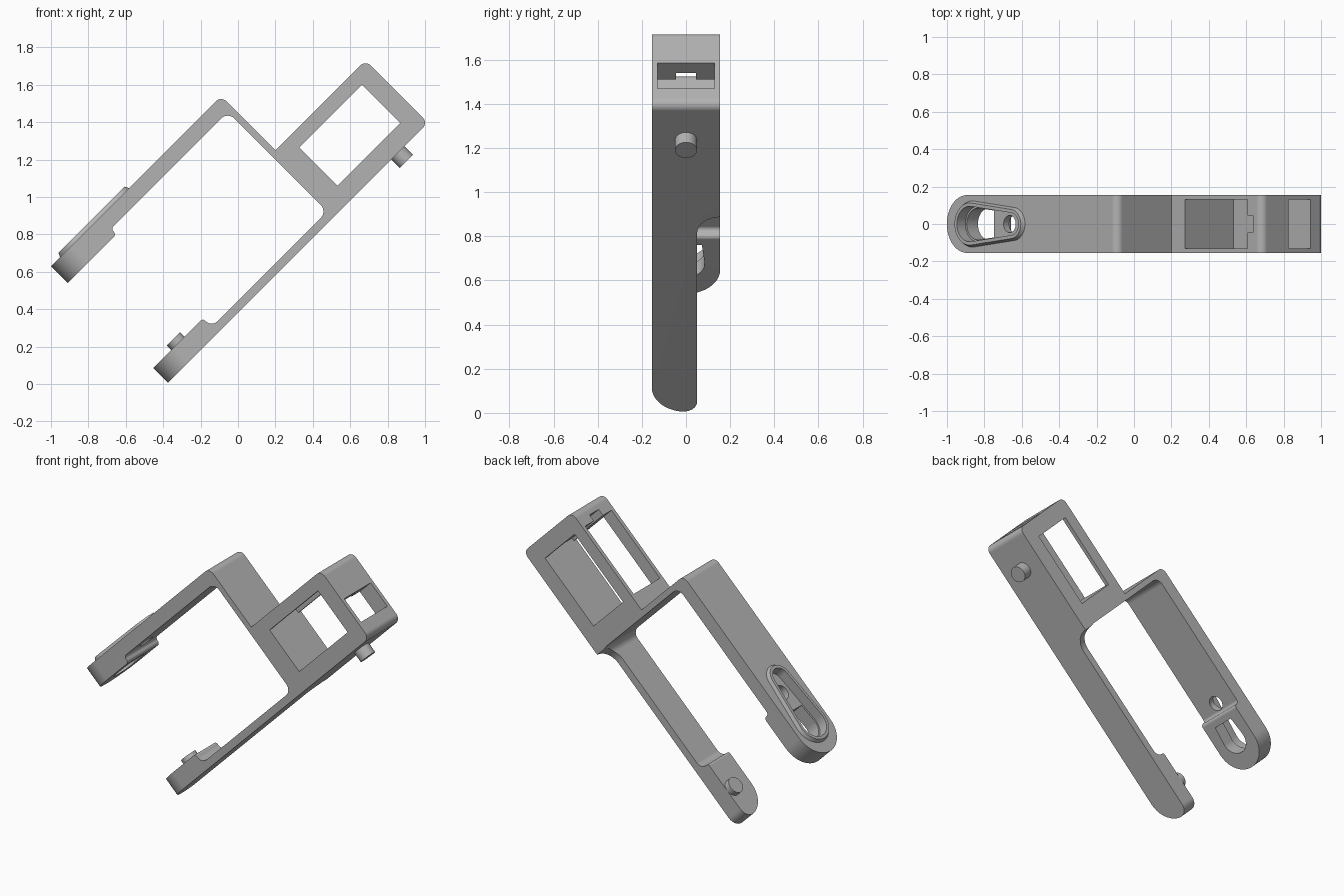
import bpy, bmesh, math
from mathutils import Vector

if "Cube" in bpy.data.objects:
    bpy.data.objects.remove(bpy.data.objects["Cube"], do_unlink=True)

grey = bpy.data.materials.new("plain grey")
grey.use_nodes = True
COLOUR = (0.45, 0.45, 0.45, 1)
grey.diffuse_color = COLOUR
grey.node_tree.nodes["Principled BSDF"].inputs["Base Color"].default_value = COLOUR


def tilt(u, y, v):
    """The part is drawn along u and v, then stands tilted by 45 degrees."""
    s = math.sqrt(0.5)
    return ((u - v) * s, y, (u + v) * s)


def rounded(corners, steps=8):
    """Polygon from (a, b, radius) corners with circular fillets."""
    out = []
    n = len(corners)
    for i, (a, b, r) in enumerate(corners):
        p = Vector((a, b))
        if r == 0:
            out.append(p)
            continue
        d1 = (Vector(corners[i - 1][:2]) - p).normalized()
        d2 = (Vector(corners[(i + 1) % n][:2]) - p).normalized()
        half = d1.angle(d2) / 2
        centre = p + (d1 + d2).normalized() * (r / math.sin(half))
        s = p + d1 * (r / math.tan(half)) - centre
        e = p + d2 * (r / math.tan(half)) - centre
        turn = s.angle_signed(e)
        for k in range(steps + 1):
            t = -turn * k / steps
            out.append(centre + Vector((s.x * math.cos(t) - s.y * math.sin(t),
                                        s.x * math.sin(t) + s.y * math.cos(t))))
    return out


def arc(cu, r, start, end, steps=24):
    angles = [start + (end - start) * k / steps for k in range(steps + 1)]
    return [Vector((cu + r * math.cos(t), r * math.sin(t))) for t in angles]


def circle(cu, r):
    return arc(cu, r, 0, 2 * math.pi, 40)[:-1]


def teardrop(r1, r2, c1=-0.07, c2=0.24):
    a = math.acos((r1 - r2) / (c2 - c1))
    return arc(c1, r1, a, 2 * math.pi - a) + arc(c2, r2, -a, a)


def rect(a0, a1, b0, b1):
    return [Vector(p) for p in ((a0, b0), (a1, b0), (a1, b1), (a0, b1))]


def prism(name, pts, lo, hi, side=False, top=None):
    """Loft pts from lo to hi: along y for side profiles, along v for plans."""
    bm = bmesh.new()
    rings = []
    for level, ring in ((lo, pts), (hi, top or pts)):
        rings.append([bm.verts.new(tilt(p.x, level, p.y) if side else tilt(p.x, p.y, level))
                      for p in ring])
    n = len(pts)
    bm.faces.new(rings[0])
    bm.faces.new(rings[1])
    for i in range(n):
        j = (i + 1) % n
        bm.faces.new((rings[0][i], rings[0][j], rings[1][j], rings[1][i]))
    bmesh.ops.recalc_face_normals(bm, faces=bm.faces)
    mesh = bpy.data.meshes.new(name)
    bm.to_mesh(mesh)
    bm.free()
    mesh.materials.append(grey)
    ob = bpy.data.objects.new(name, mesh)
    bpy.context.collection.objects.link(ob)
    return ob


def activate(ob):
    bpy.ops.object.select_all(action='DESELECT')
    ob.select_set(True)
    bpy.context.view_layer.objects.active = ob


def combine(body, tool, operation='DIFFERENCE'):
    activate(body)
    mod = body.modifiers.new("combine", 'BOOLEAN')
    mod.operation = operation
    mod.solver = 'EXACT'
    mod.object = tool
    bpy.ops.object.modifier_apply(modifier=mod.name)
    bpy.data.objects.remove(tool, do_unlink=True)


HALF = 0.155
TIP = -0.262

# Frame: lower arm, box, connecting wall and upper arm in one side profile
frame = prism("clamp_frame", rounded([
    (TIP, 0.269, 0), (1.706, 0.269, 0.04), (1.706, 0.742, 0.04), (1.025, 0.742, 0),
    (1.025, 1.153, 0.04), (TIP, 1.153, 0), (TIP, 1.025, 0), (0.106, 1.025, 0.02),
    (0.106, 1.068, 0.02), (0.99, 1.068, 0.05), (0.99, 0.315, 0.05),
    (0.115, 0.315, 0.045), (0.115, 0.38, 0.015), (TIP, 0.38, 0)]), -HALF, HALF, side=True)

# Round ends of both arms
end = TIP + HALF
outside = [Vector(p) for p in ((-0.4, 0.2), (-0.4, -0.2), (end, -0.2))]
outside += arc(end, HALF, 1.5 * math.pi, 0.5 * math.pi, 32) + [Vector((end, 0.2))]
combine(frame, prism("tip_cutter", outside, 0.2, 1.3))

# Narrower lower arm, with a fillet up to the box
combine(frame, prism("side_cutter", rounded([
    (-0.4, 0.2, 0), (-0.4, -0.02, 0), (-0.26, -0.02, 0), (-0.26, 0.05, 0.06),
    (0.985, 0.05, 0.105), (0.985, 0.2, 0)]), 0.2, 0.6))

# Box openings: side window, top opening, end opening, small notch
for pts, w in ((rect(1.126, 1.6, 0.373, 0.663), 0.2),
               (rect(1.126, 1.6, 0.6, 0.8), 0.13),
               (rect(1.55, 1.8, 0.373, 0.536), 0.13),
               (rect(1.55, 1.642, 0.5, 0.8), 0.045)):
    combine(frame, prism("window_cutter", pts, -w, w, side=True))

# Raised teardrop rim with its pocket, latch hole and round hole
combine(frame, prism("rim", teardrop(0.13, 0.095), 1.14, 1.174, top=teardrop(0.113, 0.078)), 'UNION')
combine(frame, prism("pocket_cutter", teardrop(0.095, 0.06), 1.11, 1.3))
latch = arc(-0.07, 0.085, 0.5 * math.pi, 1.5 * math.pi)
latch += [Vector((0.05, -0.072)), Vector((0.05, 0.072))]
combine(frame, prism("latch_cutter", latch, 0.95, 1.2))
combine(frame, prism("hole_cutter", circle(0.17, 0.046), 0.95, 1.2))

# Pins on the lower arm and under the box
arm_pin = prism("arm_pin", circle(-0.073, 0.05), 0.36, 0.415)
box_pin = prism("box_pin", circle(1.478, 0.05), 0.205, 0.29)

for ob in (frame, arm_pin, box_pin):
    activate(ob)
    bpy.ops.object.shade_smooth_by_angle(angle=math.radians(30))
    normals = ob.modifiers.new("even_shading", 'WEIGHTED_NORMAL')
    normals.keep_sharp = True
